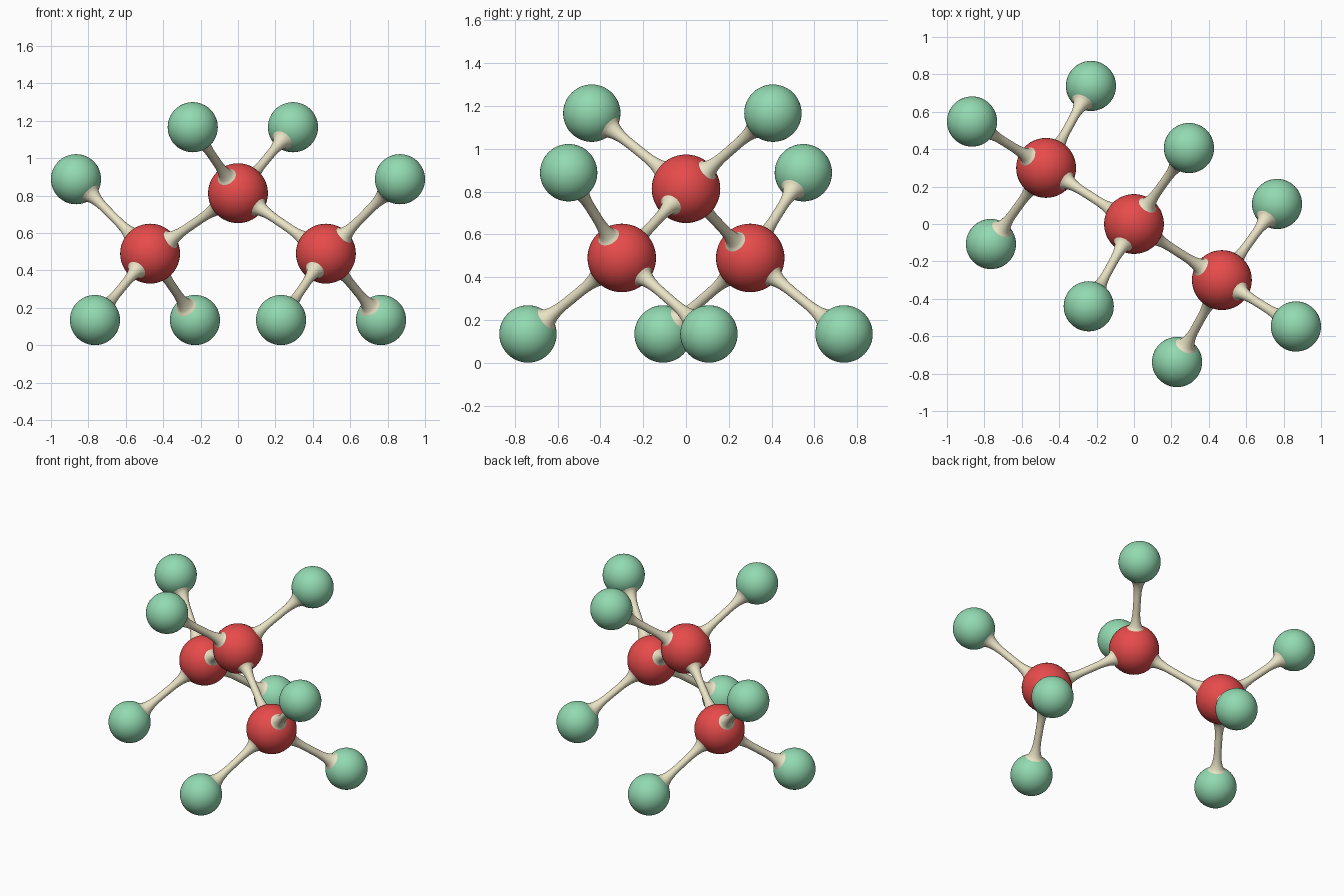
import bpy, bmesh, math
from mathutils import Vector

if "Cube" in bpy.data.objects:
    bpy.data.objects.remove(bpy.data.objects["Cube"])


def material(name, rgb):
    m = bpy.data.materials.new(name)
    m.diffuse_color = (*rgb, 1)
    m.use_nodes = True
    m.node_tree.nodes["Principled BSDF"].inputs["Base Color"].default_value = m.diffuse_color
    return m


RED = material("red", (0.80, 0.07, 0.07))
GREEN = material("green", (0.29, 0.70, 0.44))
CREAM = material("cream", (0.82, 0.77, 0.56))
R_BIG, R_SMALL, R_ROD = 0.16, 0.134, 0.024


def ball(name, centre, radius, mat):
    bpy.ops.mesh.primitive_uv_sphere_add(segments=48, ring_count=24, radius=radius, location=centre)
    ob = bpy.context.object
    ob.name = name
    ob.data.materials.append(mat)
    bpy.ops.object.shade_smooth()


def flare(radius, collar):
    """Half rod profile (distance from ball centre, rod radius), wide at the ball."""
    seat = math.sqrt(radius ** 2 - collar ** 2)
    pts = [(seat - 0.012, collar + 0.008)]
    for i in range(9):
        t = i / 8
        pts.append((seat + 0.13 * t ** 1.5, R_ROD + (collar - R_ROD) * (1 - t) ** 2))
    return pts


def rod(name, a, b, end_radius, end_collar):
    """Revolved rod with a flared collar at both balls."""
    a, b = Vector(a), Vector(b)
    length = (b - a).length
    profile = flare(R_BIG, 0.052)
    profile += [(length - d, r) for d, r in reversed(flare(end_radius, end_collar))]
    bm = bmesh.new()
    n = 32
    rings = [[bm.verts.new((r * math.cos(math.tau * i / n), r * math.sin(math.tau * i / n), d))
              for i in range(n)] for d, r in profile]
    for lo, hi in zip(rings, rings[1:]):
        for i in range(n):
            j = (i + 1) % n
            bm.faces.new((lo[i], lo[j], hi[j], hi[i]))
    bm.faces.new(rings[0][::-1])
    bm.faces.new(rings[-1])
    me = bpy.data.meshes.new(name)
    bm.to_mesh(me)
    bm.free()
    me.materials.append(CREAM)
    ob = bpy.data.objects.new(name, me)
    bpy.context.collection.objects.link(ob)
    ob.location = a
    ob.rotation_mode = 'QUATERNION'
    ob.rotation_quaternion = (b - a).to_track_quat('Z', 'Y')
    bpy.ops.object.select_all(action='DESELECT')
    bpy.context.view_layer.objects.active = ob
    ob.select_set(True)
    bpy.ops.object.shade_smooth_by_angle(angle=math.radians(50))


# Large balls, each with the small balls attached to it
middle = (0, 0, 0.813)
groups = {"middle": (middle, [(0.294, 0.406, 1.166), (-0.242, -0.44, 1.166)])}
for side, s in (("left", -1), ("right", 1)):
    groups[side] = ((0.47 * s, -0.30 * s, 0.49),
                    [(0.866 * s, -0.548 * s, 0.888),
                     (0.765 * s, 0.107 * s, 0.135),
                     (0.23 * s, -0.738 * s, 0.135)])

for name, (centre, ends) in groups.items():
    ball(f"{name}_large_ball", centre, R_BIG, RED)
    if name != "middle":
        rod(f"{name}_link_rod", middle, centre, R_BIG, 0.052)
    for i, end in enumerate(ends, 1):
        ball(f"{name}_small_ball_{i}", end, R_SMALL, GREEN)
        rod(f"{name}_rod_{i}", centre, end, R_SMALL, 0.058)
